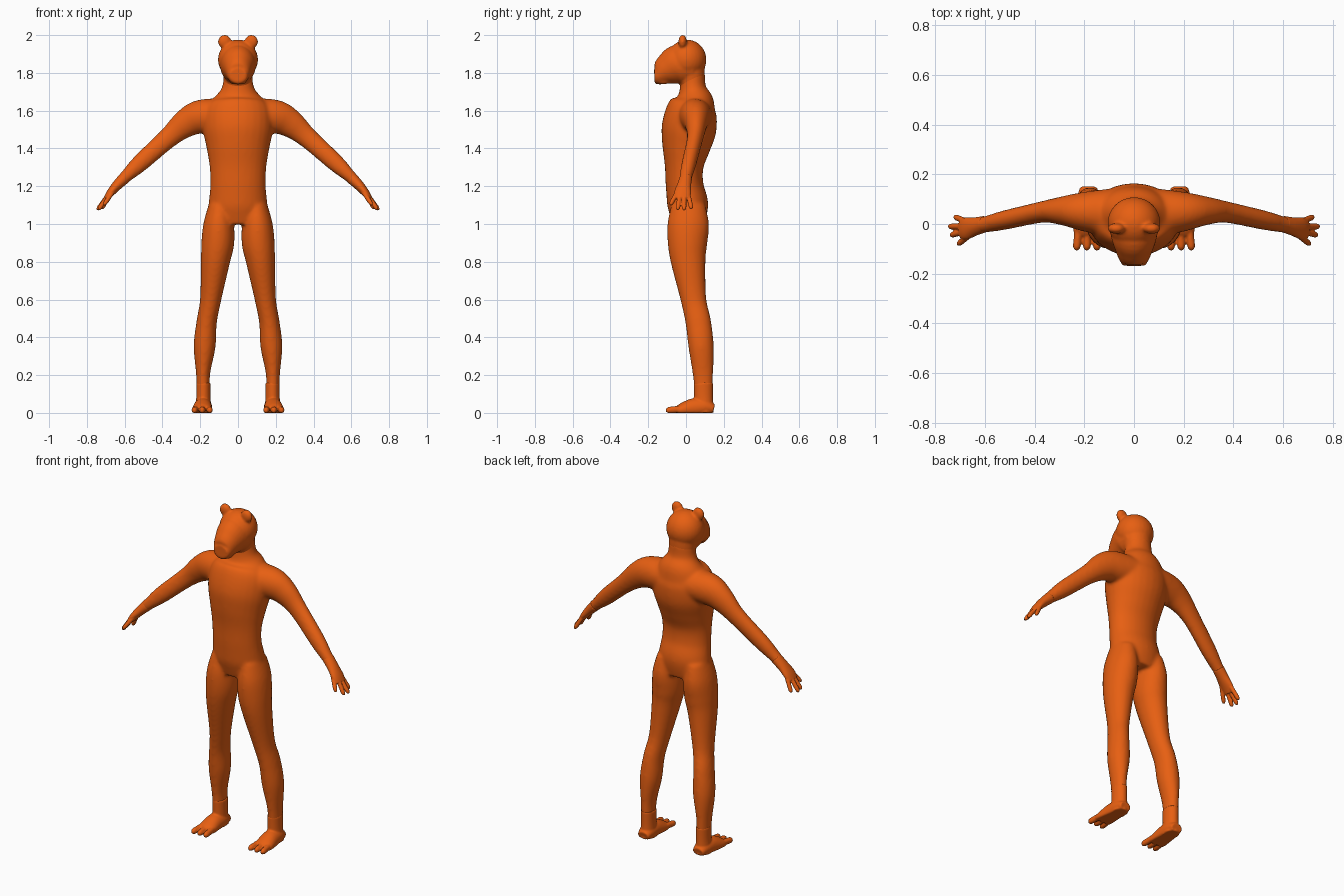
import bpy, bmesh, math
from mathutils import Vector, Matrix

cube = bpy.data.objects.get("Cube")
if cube:
    bpy.data.objects.remove(cube)

orange = bpy.data.materials.new("burnt orange")
orange.use_nodes = True
orange.diffuse_color = (0.8, 0.115, 0.006, 1)
orange.node_tree.nodes["Principled BSDF"].inputs["Base Color"].default_value = orange.diffuse_color

X, Y = Vector((1, 0, 0)), Vector((0, 1, 0))
SIDES, STEPS = 28, 5


def spline(keys):
    """Catmull-Rom through the key rings (x, y, z, radius a, radius b)."""
    pts = [keys[0], *keys, keys[-1]]
    out = []
    for p, q, r, s in zip(pts, pts[1:], pts[2:], pts[3:]):
        for i in range(STEPS):
            t = i / STEPS
            out.append([b + t * (c - a) / 2 + t * t * (a - 2.5 * b + 2 * c - d / 2)
                        + t ** 3 * (1.5 * (b - c) + (d - a) / 2)
                        for a, b, c, d in zip(p, q, r, s)])
    return out + [list(keys[-1])]


def loft(bm, keys, across, side=1):
    """Closed tube of ellipses; 'across' is the direction of radius a."""
    rows = spline(keys)
    centres = [Vector(r[:3]) for r in rows]
    rings = []
    for i, row in enumerate(rows):
        along = (centres[min(i + 1, len(rows) - 1)] - centres[max(i - 1, 0)]).normalized()
        a = (across - along * across.dot(along)).normalized()
        b = along.cross(a)
        ring = []
        for k in range(SIDES):
            ang = math.tau * k / SIDES
            p = centres[i] + a * row[3] * math.cos(ang) + b * row[4] * math.sin(ang)
            ring.append(bm.verts.new((p.x * side, p.y, max(p.z, 0))))
        rings.append(ring)
    for lo, hi in zip(rings, rings[1:]):
        for k in range(SIDES):
            n = (k + 1) % SIDES
            bm.faces.new((lo[k], lo[n], hi[n], hi[k]))
    bm.faces.new(rings[0])
    bm.faces.new(rings[-1])


def ball(bm, centre, radii):
    m = Matrix.Translation(centre) @ Matrix.Diagonal((*radii, 1))
    bmesh.ops.create_uvsphere(bm, u_segments=28, v_segments=18, radius=1, matrix=m)


def fuse(name, bm, voxel, passes):
    """Melt overlapping forms into one smooth skin."""
    bmesh.ops.recalc_face_normals(bm, faces=bm.faces)
    mesh = bpy.data.meshes.new(name)
    bm.to_mesh(mesh)
    bm.free()
    mesh.materials.append(orange)
    obj = bpy.data.objects.new(name, mesh)
    bpy.context.collection.objects.link(obj)
    skin = obj.modifiers.new("skin", 'REMESH')
    skin.mode, skin.voxel_size, skin.use_smooth_shade = 'VOXEL', voxel, True
    soft = obj.modifiers.new("soften", 'SMOOTH')
    soft.factor, soft.iterations = 0.5, passes


# Torso and neck, with both arms and legs
body = bmesh.new()
loft(body, [(0, .015, 1, .155, .085), (0, .01, 1.1, .156, .108), (0, -.007, 1.2, .147, .1),
            (0, -.01, 1.3, .15, .102), (0, 0, 1.4, .166, .126), (0, .015, 1.5, .185, .145),
            (0, .03, 1.6, .18, .134), (0, .043, 1.66, .135, .104),
            (0, .037, 1.72, .086, .07), (0, .035, 1.8, .075, .065)], X)
arm = [(.08, .045, 1.575, .1, .09), (.2, .05, 1.567, .08, .09), (.28, .053, 1.53, .06, .075),
       (.37, .048, 1.455, .043, .055), (.515, .017, 1.325, .039, .047),
       (.59, 0, 1.255, .034, .034), (.645, -.008, 1.205, .03, .026)]
leg = [(.095, .012, 1.1, .06, .09), (.102, .012, 1, .081, .11), (.107, .008, .9, .087, .105),
       (.12, .012, .8, .077, .092), (.145, .04, .6, .056, .068), (.166, .065, .48, .054, .068),
       (.177, .08, .35, .058, .067), (.185, .09, .2, .037, .054), (.182, .094, .07, .036, .047)]
for s in (1, -1):
    loft(body, arm, Y, s)
    loft(body, leg, X, s)
fuse("body", body, .009, 10)

# Bear head: skull, blunt muzzle and round ears
head = bmesh.new()
ball(head, (0, .005, 1.87), (.106, .103, .106))
loft(head, [(0, .04, 1.84, .09, .1), (0, -.04, 1.842, .094, .108), (0, -.1, 1.817, .076, .084),
            (0, -.145, 1.79, .058, .055), (0, -.168, 1.787, .046, .04)], X)
loft(head, [(0, .036, 1.7, .07, .06), (0, .03, 1.78, .078, .07), (0, .02, 1.85, .085, .08)], X)
for s in (1, -1):
    ball(head, (s * .071, -.018, 1.965), (.035, .022, .037))
    # Cheek and squared chin
    ball(head, (s * .025, -.12, 1.765), (.02, .042, .026))
fuse("head", head, .007, 5)

# Hands: palm, three fingers and a thumb
palm = [(.6, 0, 1.245, .033, .032), (.64, -.01, 1.205, .037, .027), (.675, -.018, 1.165, .045, .021),
        (.697, -.02, 1.135, .04, .015)]
# Base x, y, z and tip x, y, z of each digit
digits = [((.68, .012, 1.155), (.722, .029, 1.08)), ((.69, -.01, 1.15), (.745, -.01, 1.074)),
          ((.69, -.033, 1.15), (.738, -.045, 1.075)), ((.65, -.035, 1.19), (.71, -.083, 1.1))]


def digit(bm, base, tip, across, wide, thick, side):
    base, tip = Vector(base), Vector(tip)
    stops = [(0, 1), (.5, 1), (.85, .95), (1, .45)]
    loft(bm, [(*base.lerp(tip, t), wide * f, thick * f) for t, f in stops], across, side)


for s, label in ((1, "left"), (-1, "right")):
    hand = bmesh.new()
    loft(hand, palm, Y, s)
    for base, tip in digits:
        digit(hand, base, tip, Y, .012, .012, s)
    fuse(label + "_hand", hand, .004, 3)

    # Feet: heel, arch and three spread toes
    foot = bmesh.new()
    loft(foot, [(.183, .092, .16, .038, .051), (.183, .093, .08, .038, .05),
                (.184, .095, 0, .044, .052)], X, s)
    loft(foot, [(.183, .147, .02, .035, .025), (.184, .1, .03, .046, .045),
                (.187, .04, .025, .05, .052), (.19, -.02, .016, .054, .037),
                (.191, -.045, .012, .05, .025)], X, s)
    for x in (-.042, 0, .042):
        digit(foot, (.188 + x * .8, -.01, .022), (.19 + x, -.106, .013), X, .016, .018, s)
    fuse(label + "_foot", foot, .005, 3)
